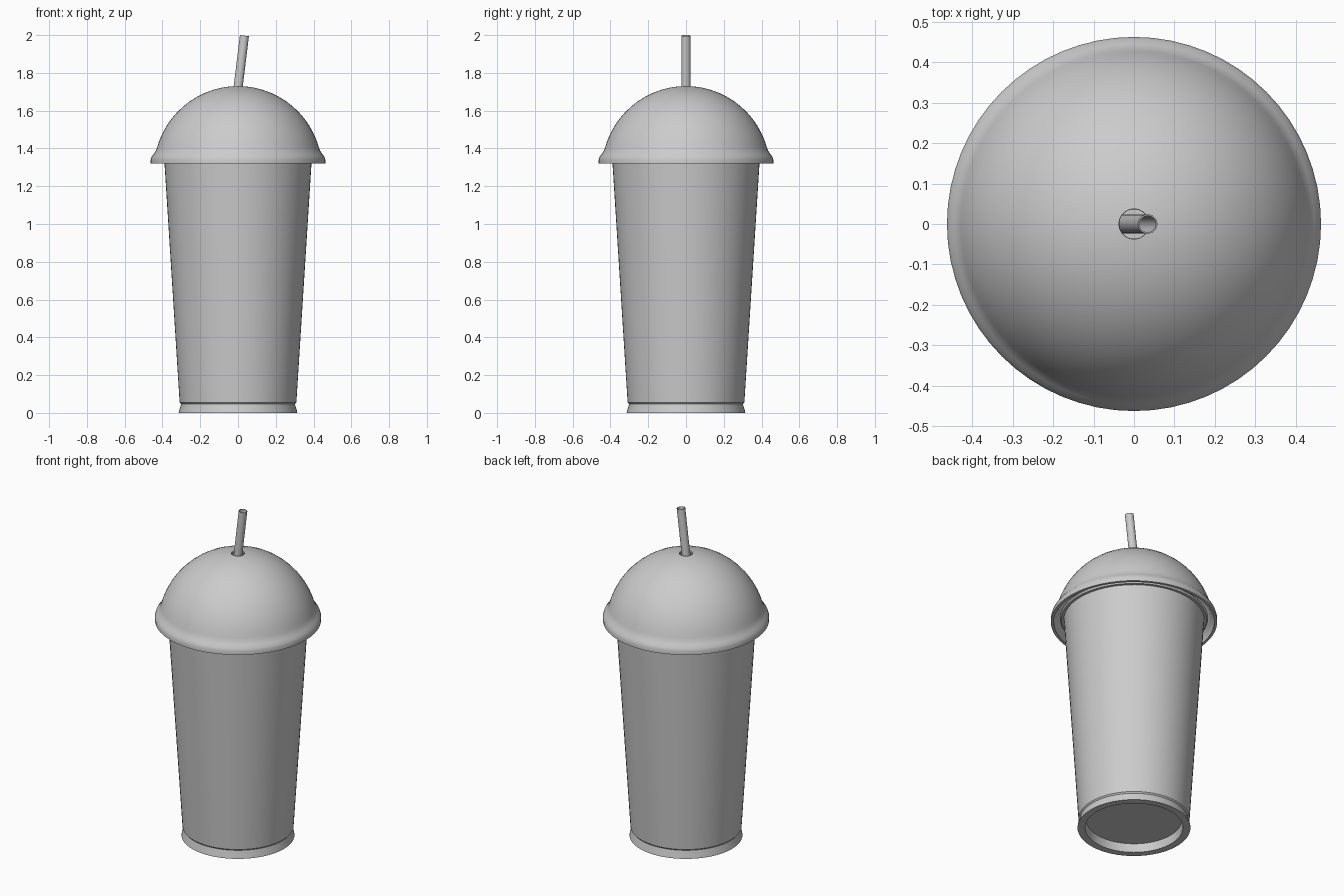
import bpy
import bmesh
import math

if "Cube" in bpy.data.objects:
    bpy.data.objects.remove(bpy.data.objects["Cube"])

SEG = 64


def lathe(name, profile, seg=SEG, sharp=35):
    """Revolve a closed (radius, z) outline around z; radius 0 makes a pole."""
    bm = bmesh.new()
    rings = []
    for r, z in profile:
        if r == 0:
            rings.append([bm.verts.new((0, 0, z))] * seg)
        else:
            rings.append([bm.verts.new((r * math.cos(2 * math.pi * i / seg),
                                        r * math.sin(2 * math.pi * i / seg), z))
                          for i in range(seg)])
    for a, b in zip(rings, rings[1:] + rings[:1]):
        for i in range(seg):
            j = (i + 1) % seg
            corners = list(dict.fromkeys((a[i], a[j], b[j], b[i])))
            if len(corners) > 2:
                bm.faces.new(corners)
    bmesh.ops.recalc_face_normals(bm, faces=bm.faces)
    mesh = bpy.data.meshes.new(name)
    bm.to_mesh(mesh)
    bm.free()
    obj = bpy.data.objects.new(name, mesh)
    bpy.context.collection.objects.link(obj)
    bpy.ops.object.select_all(action='DESELECT')
    obj.select_set(True)
    bpy.context.view_layer.objects.active = obj
    bpy.ops.object.shade_smooth_by_angle(angle=math.radians(sharp))
    return obj


# Tapered cup with recessed underside, flared foot and rolled rim
lathe("cup", [
    (0, 0.05), (0.265, 0.05), (0.272, 0.0), (0.314, 0.0), (0.312, 0.012),
    (0.303, 0.04), (0.302, 0.047), (0.309, 0.055), (0.39, 1.335),
    (0.405, 1.335), (0.412, 1.345), (0.405, 1.355), (0.384, 1.355),
    (0.3, 0.065), (0, 0.065)])

# Domed lid: hollow shell with a straw hole and a flared skirt
CZ, R, WALL = 1.285, 0.445, 0.01
angles = [math.radians(a) for a in (4.8, 8, 11.5, 17, 23, 29, 35, 41, 47, 53, 59, 65, 70, 74)]


def dome(radius):
    return [(radius * math.sin(a), CZ + radius * math.cos(a)) for a in angles]


lathe("dome_lid", dome(R) + [
    (0.434, 1.39), (0.445, 1.372), (0.457, 1.357), (0.462, 1.342), (0.462, 1.32),
    (0.446, 1.32), (0.446, 1.342), (0.434, 1.362), (0.422, 1.385)]
    + dome(R - WALL)[::-1])

# Leaning hollow straw reaching down to the cup floor
tilt = math.atan(0.122)
length = 1.94
straw = lathe("straw", [(0.024, 0), (0.024, length), (0.0205, length), (0.0205, 0)], seg=32)
straw.rotation_euler = (0, tilt, 0)
straw.location = (0.034 - length * math.sin(tilt), 0,
                  2.0 - 0.024 * math.sin(tilt) - length * math.cos(tilt))
